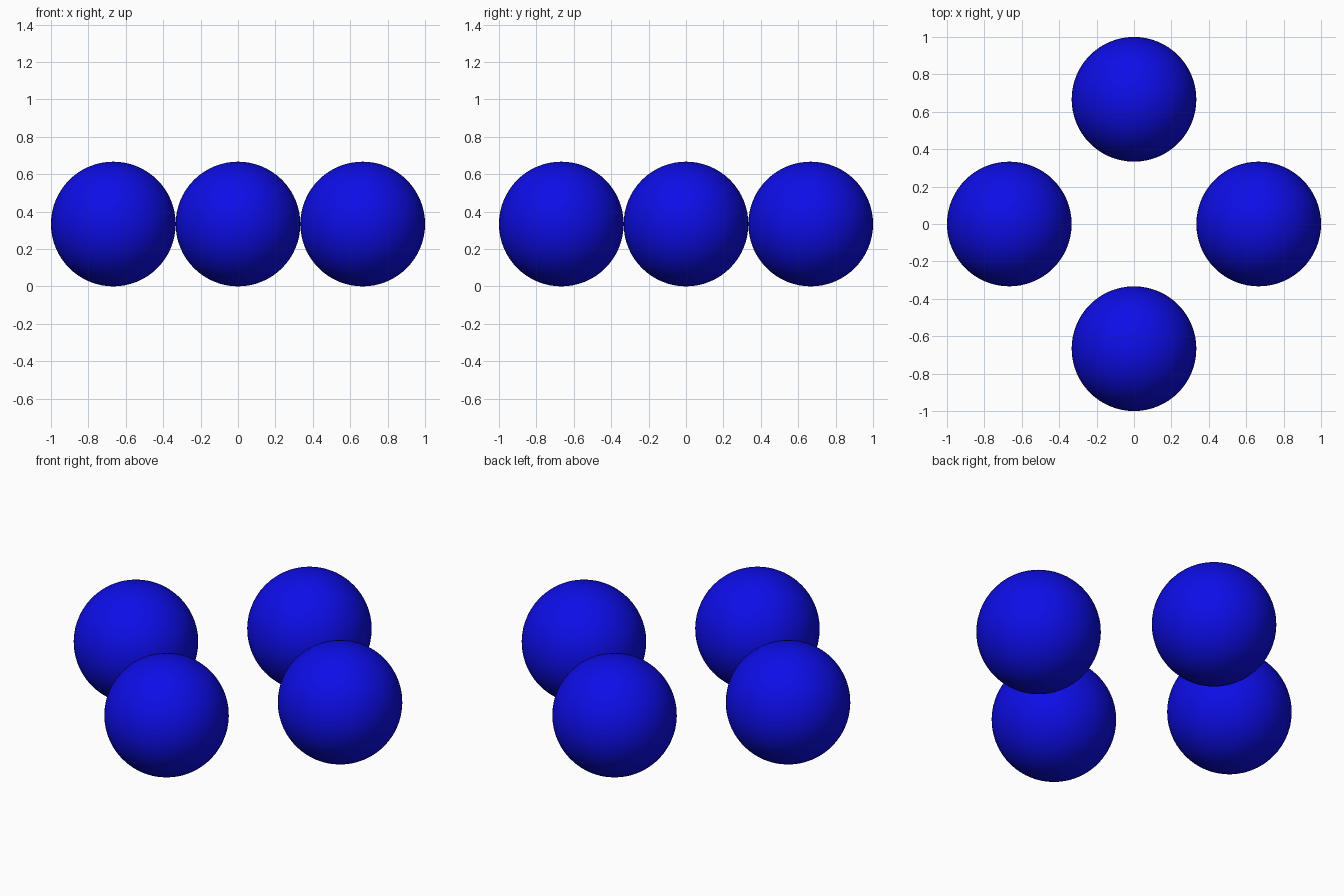
import bpy
import math

if "Cube" in bpy.data.objects:
    bpy.data.objects.remove(bpy.data.objects["Cube"])

RADIUS = 1 / 3
RING = 2 / 3

blue = bpy.data.materials.new("blue")
blue.diffuse_color = (0.004, 0.004, 0.8, 1)
blue.use_nodes = True
blue.node_tree.nodes["Principled BSDF"].inputs["Base Color"].default_value = blue.diffuse_color

# Four equal balls set in a ring, resting on the ground
for i, side in enumerate(("right", "back", "left", "front")):
    a = i * math.pi / 2
    bpy.ops.mesh.primitive_uv_sphere_add(
        segments=64, ring_count=32, radius=RADIUS,
        location=(RING * math.cos(a), RING * math.sin(a), RADIUS))
    ball = bpy.context.object
    ball.name = side + "_ball"
    ball.data.materials.append(blue)
    bpy.ops.object.shade_smooth()
